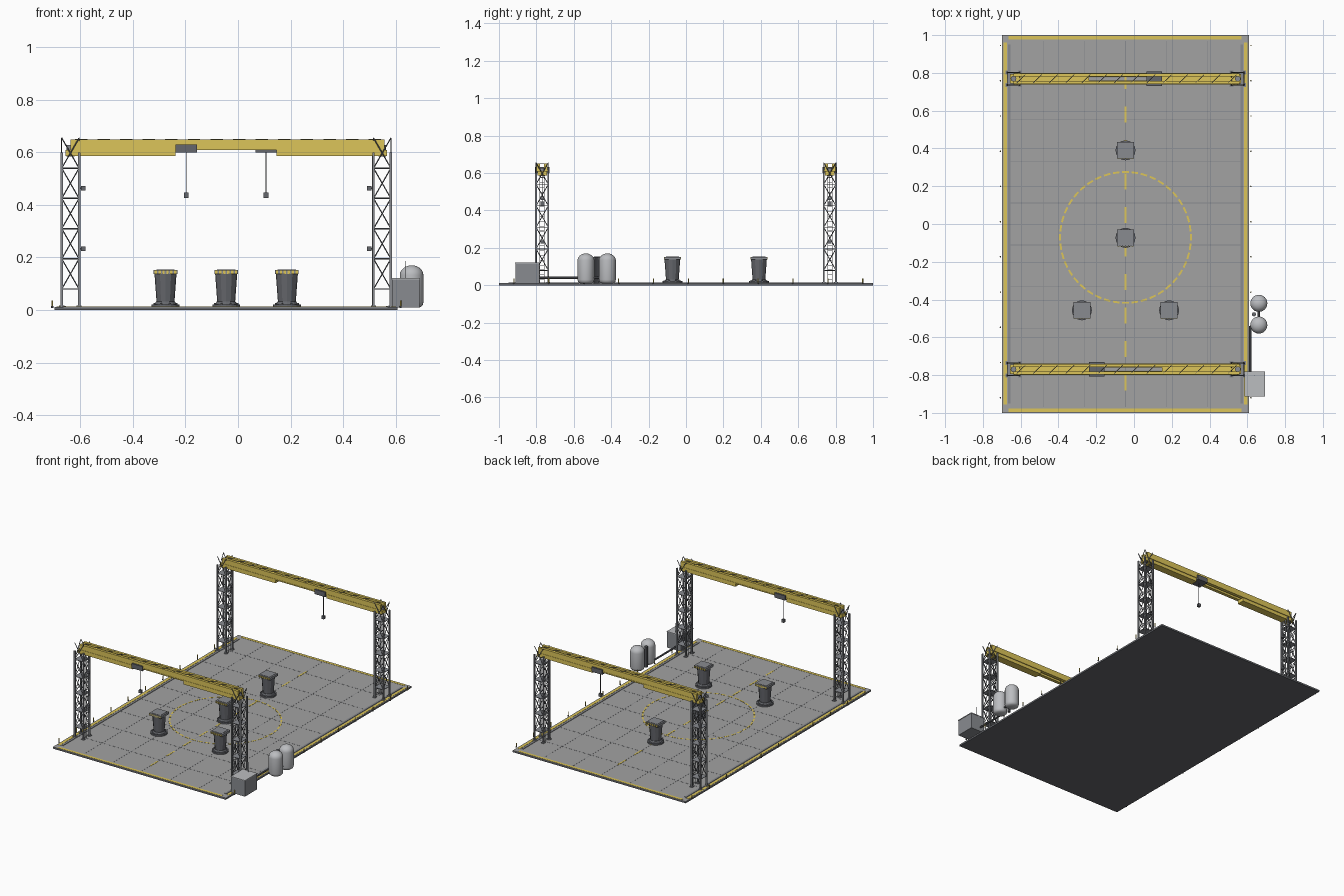
import bpy, bmesh, math
from mathutils import Vector, Matrix

if "Cube" in bpy.data.objects:
    bpy.data.objects.remove(bpy.data.objects["Cube"])


def mat(name, c):
    m = bpy.data.materials.new(name)
    m.diffuse_color = (*c, 1)
    m.use_nodes = True
    m.node_tree.nodes["Principled BSDF"].inputs["Base Color"].default_value = m.diffuse_color
    return m


YELLOW = mat("yellow", (0.72, 0.56, 0.10))
DARK = mat("dark_grey", (0.13, 0.135, 0.15))
STEEL = mat("steel_grey", (0.25, 0.26, 0.28))
DECK = mat("deck_grey", (0.36, 0.36, 0.36))
LIGHT = mat("light_grey", (0.5, 0.51, 0.53))


class Part:
    """Collects primitives in one mesh object."""
    def __init__(self, name, material):
        self.name, self.mat, self.bm = name, material, bmesh.new()

    def box(self, x0, x1, y0, y1, z0, z1, rot=0):
        m = Matrix.Translation(((x0 + x1) / 2, (y0 + y1) / 2, (z0 + z1) / 2))
        m = m @ Matrix.Rotation(rot, 4, 'Z') @ Matrix.Diagonal((x1 - x0, y1 - y0, z1 - z0, 1))
        bmesh.ops.create_cube(self.bm, size=1, matrix=m)

    def block(self, x, y, z, sx, sy, sz, rot=0):
        self.box(x - sx / 2, x + sx / 2, y - sy / 2, y + sy / 2, z - sz / 2, z + sz / 2, rot)

    def rod(self, a, b, r, n=6, r2=None):
        a, b = Vector(a), Vector(b)
        d = b - a
        m = Matrix.Translation((a + b) / 2) @ d.to_track_quat('Z', 'Y').to_matrix().to_4x4()
        bmesh.ops.create_cone(self.bm, cap_ends=True, segments=n, radius1=r,
                              radius2=r if r2 is None else r2, depth=d.length, matrix=m)

    def lathe(self, x, y, profile, n):
        vs = [self.bm.verts.new((x + r, y, z)) for r, z in profile]
        es = [self.bm.edges.new(p) for p in zip(vs, vs[1:])]
        bmesh.ops.spin(self.bm, geom=vs + es, cent=(x, y, 0), axis=(0, 0, 1),
                       angle=math.tau, steps=n, use_merge=True)
        bmesh.ops.remove_doubles(self.bm, verts=self.bm.verts[:], dist=1e-5)
        bmesh.ops.recalc_face_normals(self.bm, faces=self.bm.faces[:])

    def done(self, smooth=False):
        me = bpy.data.meshes.new(self.name)
        self.bm.to_mesh(me)
        self.bm.free()
        me.materials.append(self.mat)
        ob = bpy.data.objects.new(self.name, me)
        bpy.context.collection.objects.link(ob)
        if smooth:
            bpy.context.view_layer.objects.active = ob
            ob.select_set(True)
            bpy.ops.object.shade_smooth_by_angle(angle=math.radians(40))
            ob.select_set(False)


CX, X0, X1 = -0.045, -0.698, 0.608      # deck centre and sides
TOP = 0.012                             # deck height
TX, TY = (-0.638, 0.549), 0.769         # tower positions

# Deck: dark slab with a lighter walking surface
p = Part("deck_slab", DARK)
p.box(X0, X1, -1, 1, 0, 0.009)
p.done()
p = Part("deck_surface", DECK)
p.box(X0, X1, -1, 1, 0.009, TOP)
p.done()

# Panel joints and side rails
p = Part("deck_joints", STEEL)
for i in range(1, 6):
    x = X0 + i * (X1 - X0) / 6
    p.box(x - 0.0015, x + 0.0015, -0.97, 0.97, TOP - 0.001, TOP + 0.0006)
for i in range(1, 9):
    y = -1 + i * 2 / 9
    p.box(X0 + 0.04, X1 - 0.04, y - 0.0015, y + 0.0015, TOP - 0.001, TOP + 0.0006)
for x in (-0.661, 0.571):
    p.box(x - 0.007, x + 0.007, -0.95, 0.95, TOP - 0.001, TOP + 0.003)
p.done()

# Painted borders, dashed centre line and dashed circle
p = Part("deck_markings", YELLOW)
ZA, ZB = TOP - 0.001, TOP + 0.0012
for s in (-1, 1):
    p.box(-0.664, 0.57, s * 0.987 - 0.009, s * 0.987 + 0.009, ZA, ZB)
    x = CX + s * 0.637
    p.box(x - 0.009, x + 0.009, -0.955, 0.96, ZA, ZB)
for i in range(10):
    y = 0.80 - i * 0.1775
    p.box(CX - 0.005, CX + 0.005, y - 0.085, y, ZA, ZB)
N = 44
for i in range(N):
    a = math.tau * i / N
    p.block(CX + 0.346 * math.cos(a), -0.071 + 0.346 * math.sin(a), (ZA + ZB) / 2,
            0.010, 0.035, ZB - ZA, a)
p.done()

# Lattice towers
legs, brace = Part("tower_legs", STEEL), Part("tower_bracing", DARK)
plates, lamps = Part("tower_plates", STEEL), Part("tower_lamps", DARK)
ladder = Part("tower_ladders", LIGHT)
H, LEVELS = 0.033, [0.08 + 0.115 * i for i in range(5)]
for tx in TX:
    side = 1 if tx < 0 else -1          # direction of the deck centre
    for ty in (-TY, TY):
        c = [(tx + sx * H, ty + sy * H) for sx, sy in ((-1, -1), (1, -1), (1, 1), (-1, 1))]
        for x, y in c:
            legs.block(x, y, 0.305, 0.009, 0.009, 0.59)
            legs.block(x, y, TOP + 0.002, 0.02, 0.02, 0.006)
        for z in LEVELS:
            plates.block(tx, ty, z, 2 * H, 2 * H, 0.003)
            for k in range(4):
                a, b = c[k], c[(k + 1) % 4]
                brace.rod((*a, z), (*b, z), 0.0025)
                brace.rod((*a, z), (*b, z + 0.115), 0.0022)
                brace.rod((*b, z), (*a, z + 0.115), 0.0022)
        lx = tx + side * (H + 0.004)
        for dy in (-0.012, 0.012):
            ladder.block(lx, ty + dy, 0.305, 0.003, 0.003, 0.58)
        for i in range(22):
            ladder.block(lx, ty, 0.03 + i * 0.026, 0.003, 0.024, 0.003)
        for z in (0.233, 0.464):
            lamps.block(tx + side * 0.049, ty, z, 0.017, 0.02, 0.018)
            lamps.block(tx + side * 0.038, ty, z, 0.01, 0.008, 0.006)
for p in (legs, brace, plates, lamps, ladder):
    p.done()

# Gantry beams: twin girders, end boxes, lacing, trolley and hook
girder, lacing = Part("gantry_girders", YELLOW), Part("gantry_lacing", DARK)
trolley, pins = Part("gantry_trolleys", DARK), Part("gantry_pins", STEEL)
hook = Part("gantry_hooks", DARK)
for ty, hx in ((-TY, -0.197), (TY, 0.107)):
    for s in (-1, 1):
        y = ty + s * 0.02
        girder.box(-0.638, 0.558, y - 0.009, y + 0.009, 0.615, 0.65)
        girder.box(-0.638, 0.558, y - 0.011, y + 0.011, 0.609, 0.616)
    for a, b in ((-0.657, -0.237), (0.147, 0.567)):
        girder.box(a, b, ty - 0.026, ty + 0.026, 0.586, 0.610)
    for i in range(14):
        x = -0.62 + i * 0.086
        lacing.rod((x, ty - 0.022, 0.65), (x + 0.045, ty + 0.022, 0.65), 0.002)
    trolley.block(hx, ty, 0.615, 0.08, 0.078, 0.032)
    hook.rod((hx, ty, 0.445), (hx, ty, 0.605), 0.002)
    hook.block(hx, ty, 0.437, 0.018, 0.018, 0.02)
    for tx in TX:
        pins.rod((tx, ty, 0.585), (tx, ty, 0.628), 0.015, 12)
for p in (girder, lacing, trolley, pins, hook):
    p.done()

# Pedestals with square striped caps
body, cap = Part("pedestal_bodies", DARK), Part("pedestal_caps", STEEL)
stripe, bolts = Part("pedestal_stripes", YELLOW), Part("pedestal_bolts", STEEL)
for x, y in ((CX, 0.39), (CX, -0.073), (-0.276, -0.457), (0.186, -0.457)):
    body.rod((x, y, TOP), (x, y, 0.022), 0.053, 16)
    body.rod((x, y, 0.022), (x, y, 0.032), 0.042, 16, 0.036)
    body.rod((x, y, 0.03), (x, y, 0.138), 0.034, 12, 0.042)
    cap.block(x, y, 0.1445, 0.09, 0.086, 0.015)
    cap.block(x, y, 0.152, 0.07, 0.07, 0.004)
    for i in range(6):
        for s in (-1, 1):
            stripe.block(x - 0.0375 + i * 0.015, y + s * 0.0435, 0.1445, 0.009, 0.003, 0.013)
    for i in range(8):
        a = math.tau * (i + 0.5) / 8
        bx, by = x + 0.046 * math.cos(a), y + 0.046 * math.sin(a)
        bolts.rod((bx, by, 0.02), (bx, by, 0.026), 0.004)
for p in (body, cap, stripe, bolts):
    p.done()

# Storage tanks beside the deck
p = Part("storage_tanks", LIGHT)
R = 0.045
prof = [(0, 0.01), (0.032, 0.01), (0.042, 0.018), (R, 0.03)]
prof += [(R * math.cos(t), 0.133 + 0.037 * math.sin(t))
         for t in (math.pi / 2 * i / 6 for i in range(6))] + [(0, 0.17)]
for y in (-0.535, -0.42):
    p.lathe(0.661, y, prof, 24)
p.done(True)
p = Part("tank_pipes", DARK)
p.rod((0.635, -0.478, 0.01), (0.635, -0.478, 0.15), 0.011, 10)
p.rod((0.661, -0.535, 0.04), (0.661, -0.42, 0.04), 0.006, 8)
p.rod((0.616, -0.80, 0.04), (0.616, -0.54, 0.04), 0.006, 8)
p.rod((0.616, -0.54, 0.04), (0.65, -0.535, 0.04), 0.006, 8)
p.done()

# Power cabinet with a lid and thin mast
p = Part("power_cabinet", STEEL)
p.box(0.587, 0.691, -0.912, -0.784, 0.01, 0.118)
p.done()
p = Part("cabinet_lid", LIGHT)
p.box(0.585, 0.693, -0.914, -0.782, 0.116, 0.121)
p.done()
p = Part("cabinet_mast", DARK)
p.rod((0.637, -0.80, 0.12), (0.637, -0.80, 0.187), 0.0015)
p.done()

# Marker posts along both long sides
p = Part("marker_posts", YELLOW)
q = Part("marker_post_feet", DARK)
for x in (-0.707, 0.619):
    for i in range(11):
        y = -0.92 + i * 0.1865
        p.rod((x, y, 0.014), (x, y, 0.037), 0.003, 8)
        q.rod((x, y, 0.008), (x, y, 0.015), 0.004, 8)
p.done()
q.done()
